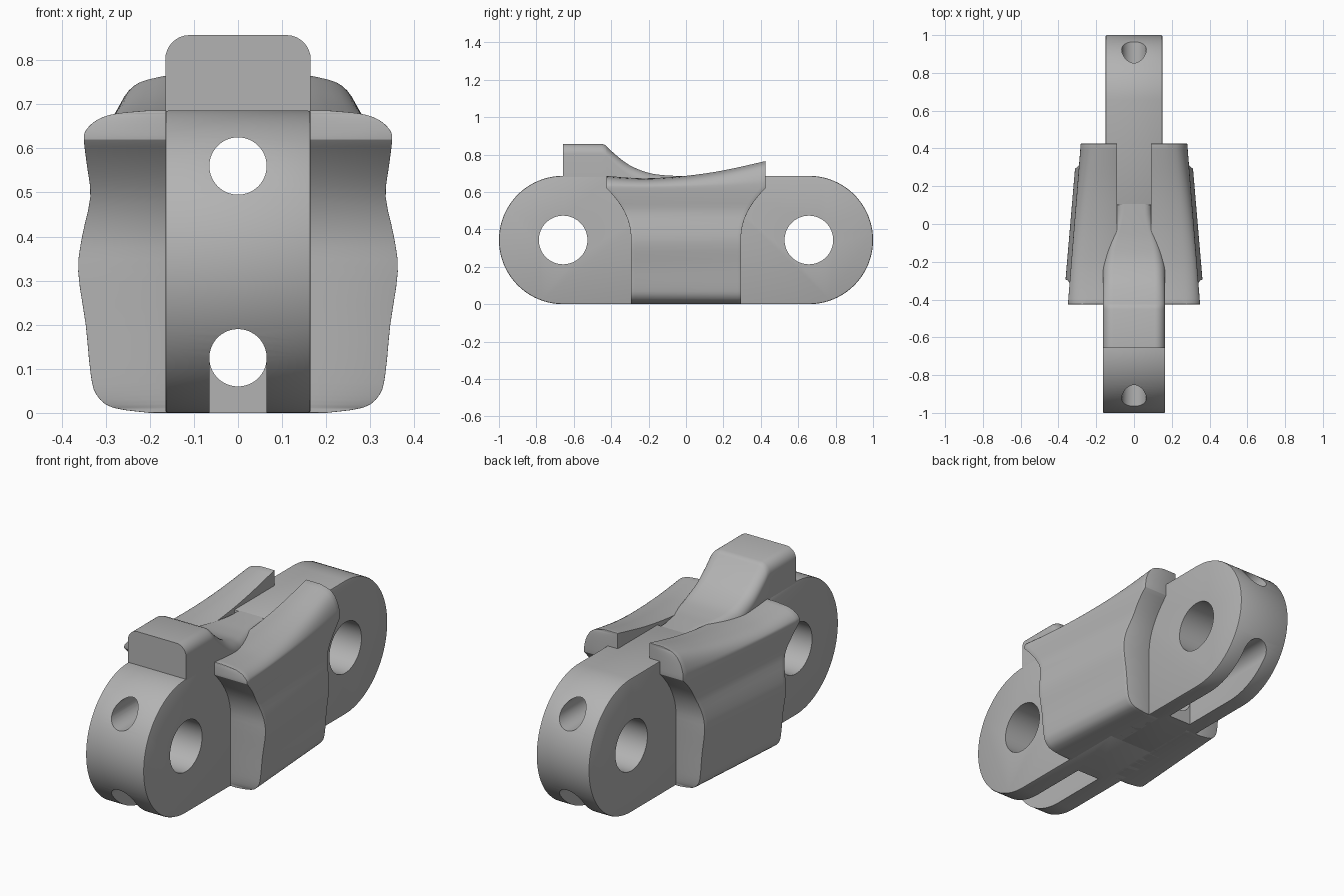
import bpy, bmesh, math
from mathutils import Vector, Matrix
from mathutils.geometry import interpolate_bezier

cube = bpy.data.objects.get("Cube")
if cube:
    bpy.data.objects.remove(cube, do_unlink=True)

grey = bpy.data.materials.new("plain grey")
grey.use_nodes = True
grey.diffuse_color = (0.45, 0.45, 0.45, 1)
grey.node_tree.nodes["Principled BSDF"].inputs["Base Color"].default_value = (0.45, 0.45, 0.45, 1)


def finish(name, bm):
    bmesh.ops.recalc_face_normals(bm, faces=bm.faces)
    mesh = bpy.data.meshes.new(name)
    bm.to_mesh(mesh)
    bm.free()
    mesh.materials.append(grey)
    obj = bpy.data.objects.new(name, mesh)
    bpy.context.collection.objects.link(obj)
    return obj


def activate(obj):
    bpy.ops.object.select_all(action="DESELECT")
    obj.select_set(True)
    bpy.context.view_layer.objects.active = obj


def smooth(obj, angle=32):
    activate(obj)
    for mod in list(obj.modifiers):
        bpy.ops.object.modifier_apply(modifier=mod.name)
    bpy.ops.object.shade_smooth_by_angle(angle=math.radians(angle))


def bevel(obj, width, segments=2):
    mod = obj.modifiers.new("rounded edges", "BEVEL")
    mod.width, mod.segments = width, segments
    mod.limit_method, mod.angle_limit = "ANGLE", math.radians(40)


def spline(points, steps):
    """Smooth curve through 2D points, keeping every given point."""
    p = [Vector((a, b, 0)) for a, b in points]
    out = [p[0]]
    for i in range(len(p) - 1):
        before, after = p[max(i - 1, 0)], p[min(i + 2, len(p) - 1)]
        h1 = p[i] + (p[i + 1] - before) / 6
        h2 = p[i + 1] - (after - p[i]) / 6
        out += interpolate_bezier(p[i], h1, h2, p[i + 1], steps + 1)[1:]
    return [(v.x, v.y) for v in out]


def sample(curve, y):
    for (a, za), (b, zb) in zip(curve, curve[1:]):
        if y <= b:
            return za + (zb - za) * (y - a) / (b - a)
    return curve[-1][1]


def bridge(bm, rings):
    for r, s in zip(rings, rings[1:]):
        for i in range(len(r)):
            j = (i + 1) % len(r)
            bm.faces.new((r[i], r[j], s[j], s[i]))


R, PIN_Y = 0.343, 0.657

# Cutters: pin holes, lengthwise bores and underside slots
cutters = []


def cutter(name, bm):
    obj = finish(name, bm)
    obj.hide_render = True
    cutters.append(obj)
    return obj


def cylinder(name, radius, depth, axis, loc):
    bm = bmesh.new()
    bmesh.ops.create_cone(bm, cap_ends=True, segments=64, radius1=radius,
                          radius2=radius, depth=depth,
                          matrix=Matrix.Translation(loc) @ Matrix.Rotation(math.pi / 2, 4, axis))
    return cutter(name, bm)


bores = [cylinder("bore_cutter", 0.065, 3, "X", (0, 0, z)) for z in (0.56, 0.125)]


# Two half links with round ends; the middle is lowered under the ridge
def half_link(name, side, width):
    arc = [(PIN_Y + R * math.sin(a), R - R * math.cos(a))
           for a in (math.pi * i / 56 for i in range(57))]
    notch = 0.42 if side < 0 else 0.1
    outline = [(-0.02, 0)] + arc + [(notch, 2 * R), (notch, 0.66), (-0.02, 0.66)]
    bm = bmesh.new()
    face = bm.faces.new([bm.verts.new((-width, y * side, z)) for y, z in outline])
    ext = bmesh.ops.extrude_face_region(bm, geom=[face])
    bmesh.ops.translate(bm, vec=(2 * width, 0, 0),
                        verts=[v for v in ext["geom"] if isinstance(v, bmesh.types.BMVert)])
    obj = finish(name, bm)
    bevel(obj, 0.006)
    pin = cylinder("pin_cutter", 0.13, 1, "Y", (0, PIN_Y * side, R))
    bm = bmesh.new()
    bmesh.ops.create_cube(bm, size=1, matrix=Matrix.Translation((0, side * 0.75, 0.02)) @
                          Matrix.Diagonal((0.129, 0.8, 0.21, 1)))
    slot = cutter("slot_cutter", bm)
    for tool in bores + [pin, slot]:
        mod = obj.modifiers.new("cut", "BOOLEAN")
        mod.operation, mod.solver, mod.object = "DIFFERENCE", "EXACT", tool
    smooth(obj)


half_link("front_link", -1, 0.165)
half_link("back_link", 1, 0.15)
for obj in cutters:
    bpy.data.objects.remove(obj, do_unlink=True)

# Raised stop block sweeping down into a narrow ridge
slope = [(-PIN_Y, 0.857), (-0.45, 0.857)] + spline(
    [(-0.43, 0.85), (-0.38, 0.802), (-0.3, 0.742), (-0.2, 0.702),
     (-0.1, 0.688), (0, 0.686), (0.12, 0.686)], 5)
bm = bmesh.new()
rings = []
for y, top in slope:
    t = min(max((y + 0.25) / 0.33, 0), 1)
    w = 0.165 - 0.07 * t * t * (3 - 2 * t)
    r = min(0.055, top - 0.645)
    right = [(w, 0.64)] + [(w - r + r * math.cos(a), top - r + r * math.sin(a))
                           for a in (math.pi / 16 * i for i in range(9))]
    section = right + [(-x, z) for x, z in reversed(right)]
    rings.append([bm.verts.new((x, y, z)) for x, z in section])
bridge(bm, rings)
bm.faces.new(rings[0])
bm.faces.new(rings[-1])
smooth(finish("stop_ridge", bm))

# Flared side wings: outer wall profile, tapering and rising to the back
LIP = 0.62
wall = spline([(0.2, 0), (0.285, 0.012), (0.322, 0.042), (0.335, 0.09),
               (0.346, 0.2), (0.363, 0.32), (0.354, 0.4), (0.333, 0.49),
               (0.337, 0.56), (0.34, LIP), (0.334, 0.643), (0.31, 0.665),
               (0.27, 0.679), (0.2, 0.686)], 3)
crest = spline([(-0.425, 0.686), (-0.3, 0.676), (-0.18, 0.674), (0, 0.686),
                (0.2, 0.715), (0.43, 0.766)], 6)


def reach(z):
    u = min(max((z - 0.36) / (LIP - 0.36), 0), 1)
    return 0.295 + 0.13 * u * u


def wing(name, side):
    bm = bmesh.new()
    rings, steps, n = [], 28, len(wall)
    for k in range(steps + 1):
        ring = []
        for x, z in wall + [(None, z) for _, z in reversed(wall)]:
            y = reach(z) * (2 * k / steps - 1)
            x = 0.09 if x is None else x * (1 - 0.235 * (y + 0.3))
            if z > LIP:
                z = LIP + (z - LIP) * (sample(crest, y) - LIP) / 0.066
            ring.append(bm.verts.new((side * x, y, z)))
        rings.append(ring)
    bridge(bm, rings)
    for ring in (rings[0], rings[-1]):
        for i in range(n - 1):
            bm.faces.new((ring[i], ring[i + 1], ring[-2 - i], ring[-1 - i]))
    obj = finish(name, bm)
    bevel(obj, 0.008)
    smooth(obj, 38)


wing("left_wing", 1)
wing("right_wing", -1)
